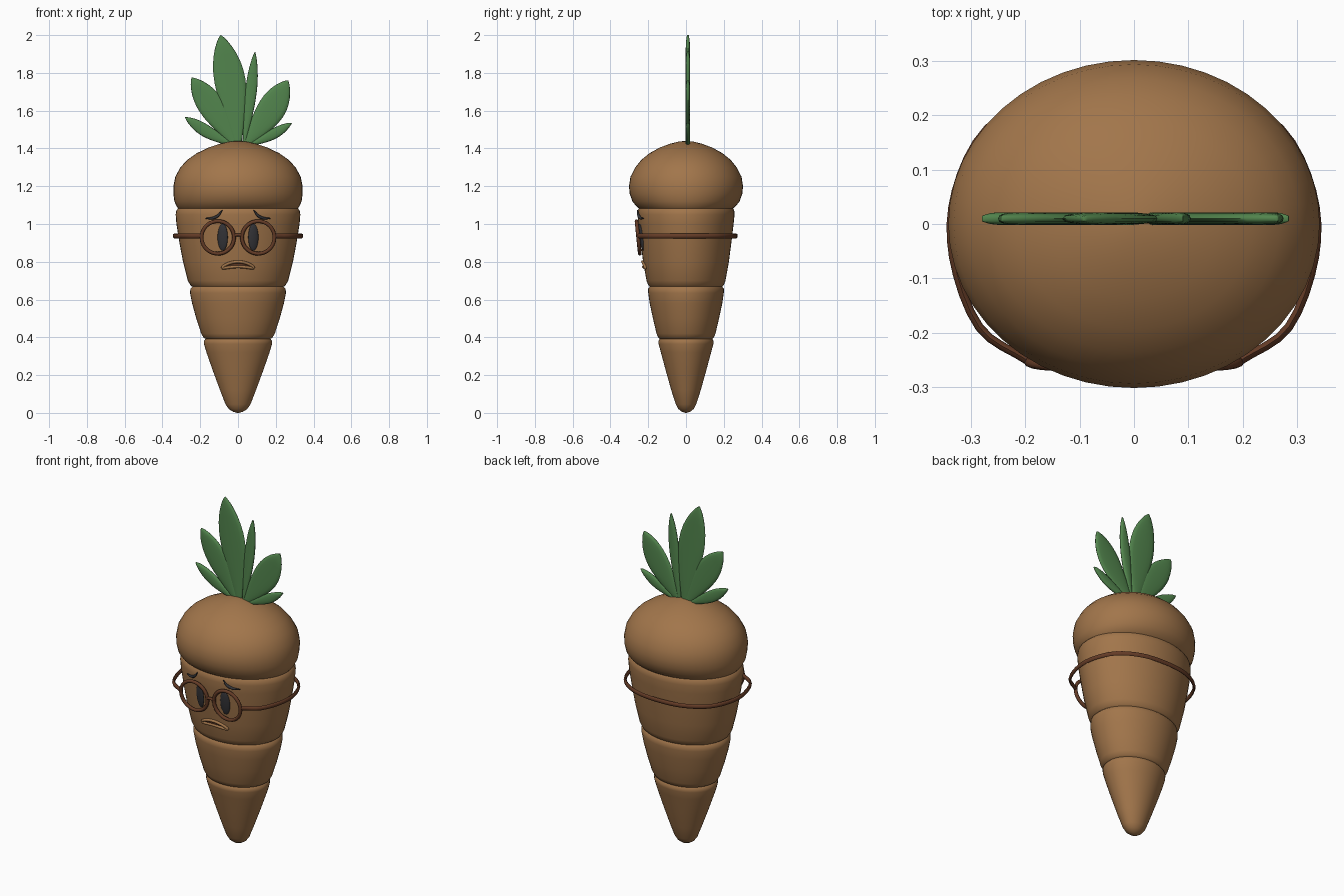
import bpy, bmesh, math
from mathutils import Vector

if "Cube" in bpy.data.objects:
    bpy.data.objects.remove(bpy.data.objects["Cube"])


def material(name, rgb):
    m = bpy.data.materials.new(name)
    m.diffuse_color = (*rgb, 1)
    m.use_nodes = True
    m.node_tree.nodes["Principled BSDF"].inputs["Base Color"].default_value = m.diffuse_color
    return m


BROWN = material("carrot brown", (0.36, 0.18, 0.07))
GREEN = material("leaf green", (0.085, 0.235, 0.075))
FRAME = material("dark brown frame", (0.13, 0.045, 0.02))
DARK = material("charcoal", (0.035, 0.035, 0.04))

# Body profile: z, half width, half depth
PROFILE = [
    (0.0, 0.004, 0.004), (0.006, 0.026, 0.022), (0.02, 0.048, 0.04), (0.045, 0.066, 0.054),
    (0.12, 0.095, 0.078), (0.22, 0.132, 0.106), (0.32, 0.167, 0.133), (0.365, 0.18, 0.145),
    (0.382, 0.18, 0.146), (0.392, 0.172, 0.139), (0.398, 0.182, 0.147), (0.42, 0.195, 0.156),
    (0.5, 0.221, 0.175), (0.58, 0.243, 0.192), (0.635, 0.254, 0.2), (0.658, 0.252, 0.2),
    (0.668, 0.242, 0.192), (0.676, 0.252, 0.2), (0.7, 0.266, 0.209), (0.8, 0.291, 0.227),
    (0.9, 0.31, 0.24), (1.0, 0.326, 0.252), (1.05, 0.33, 0.257), (1.073, 0.326, 0.255),
    (1.083, 0.317, 0.249), (1.093, 0.325, 0.262), (1.12, 0.337, 0.284), (1.16, 0.342, 0.298),
    (1.2, 0.342, 0.302), (1.25, 0.332, 0.294), (1.3, 0.305, 0.268), (1.34, 0.268, 0.236),
    (1.375, 0.218, 0.193), (1.405, 0.155, 0.138), (1.425, 0.094, 0.084), (1.436, 0.045, 0.04),
    (1.44, 0.004, 0.004)]


def finish(bm, name, mat):
    bmesh.ops.recalc_face_normals(bm, faces=bm.faces)
    me = bpy.data.meshes.new(name)
    bm.to_mesh(me)
    bm.free()
    me.materials.append(mat)
    ob = bpy.data.objects.new(name, me)
    bpy.context.collection.objects.link(ob)
    me.shade_smooth()
    me.set_sharp_from_angle(angle=math.radians(60))
    return ob


def skin(name, rings, mat, closed=False):
    """Join rings of points into a tube, capped unless it loops."""
    bm = bmesh.new()
    vs = [[bm.verts.new(p) for p in r] for r in rings]
    n = len(vs[0])
    for a, b in zip(vs, vs[1:] + (vs[:1] if closed else [])):
        for i in range(n):
            j = (i + 1) % n
            bm.faces.new((a[i], a[j], b[j], b[i]))
    if not closed:
        bm.faces.new(vs[0])
        bm.faces.new(vs[-1])
    return finish(bm, name, mat)


def surface_y(x, z):
    """Front of the body at x, z."""
    for (z0, a0, b0), (z1, a1, b1) in zip(PROFILE, PROFILE[1:]):
        if z0 <= z <= z1:
            t = (z - z0) / (z1 - z0)
            a, b = a0 + (a1 - a0) * t, b0 + (b1 - b0) * t
            return -b * math.sqrt(max(0, 1 - (x / a) ** 2))
    return 0


def sweep(name, path, w, h, mat, closed=False, up=(0, 0, 1), taper=False, n=8):
    """Sweep an oval of half sizes w (sideways) and h (along up) on a path."""
    path = [Vector(p) for p in path]
    rings, m = [], len(path)
    for i, p in enumerate(path):
        nxt = path[(i + 1) % m] if closed else path[min(i + 1, m - 1)]
        prv = path[i - 1] if closed else path[max(i - 1, 0)]
        side = (nxt - prv).cross(Vector(up)).normalized()
        u = side.cross(nxt - prv).normalized()
        s = 0.25 + 0.75 * math.sin(math.pi * i / (m - 1)) if taper else 1
        rings.append([p + side * w * s * math.cos(2 * math.pi * k / n)
                      + u * h * s * math.sin(2 * math.pi * k / n) for k in range(n)])
    return skin(name, rings, mat, closed)


def spline(pts, steps=6):
    """Catmull-Rom curve through points."""
    p = [Vector(q) for q in pts]
    p = [2 * p[0] - p[1]] + p + [2 * p[-1] - p[-2]]
    out = []
    for a, b, c, d in zip(p, p[1:], p[2:], p[3:]):
        for i in range(steps):
            t = i / steps
            out.append(0.5 * (2 * b + (c - a) * t + (2 * a - 5 * b + 4 * c - d) * t ** 2
                              + (3 * b - a - 3 * c + d) * t ** 3))
    return out + [p[-2]]


# Carrot body
SEG = 48
skin("body", [[(a * math.cos(2 * math.pi * k / SEG), b * math.sin(2 * math.pi * k / SEG), z)
               for k in range(SEG)] for z, a, b in PROFILE], BROWN)


# Leaves: flat teardrops standing in one plane
def leaf(name, base, tip, width, bend=0.0):
    b, d = Vector((base[0], 0, base[1])), Vector((tip[0] - base[0], 0, tip[1] - base[1]))
    across = Vector((d.z, 0, -d.x)).normalized()
    rings, m = [], 18
    for i in range(m + 1):
        t = 0.5 - 0.5 * math.cos(math.pi * i / m)
        w = 0.25 * (1 - t) + max(0, math.sin(math.pi * t ** 1.45)) ** 0.75
        w = max(w, 0.01) * width / 2
        th = 0.0115 * min(1, (1.02 - t) * 9) ** 0.5
        c = b + d * t + across * bend * math.sin(math.pi * t) + Vector((0, 0.01, 0))
        ring = []
        for k in range(16):
            a = 2 * math.pi * k / 16
            y = math.copysign(abs(math.sin(a)) ** 0.7, math.sin(a)) * th
            ring.append(c + across * w * math.cos(a) + Vector((0, y, 0)))
        rings.append(ring)
    skin(name, rings, GREEN)


leaf("tall_leaf", (0.0, 1.41), (-0.092, 2.0), 0.15, 0.012)
leaf("thin_leaf", (0.03, 1.41), (0.09, 1.912), 0.056, 0.004)
leaf("left_leaf", (-0.01, 1.41), (-0.245, 1.775), 0.125, 0.006)
leaf("right_leaf", (0.03, 1.41), (0.265, 1.76), 0.135, 0.012)
leaf("small_left_leaf", (-0.02, 1.415), (-0.28, 1.565), 0.06, -0.008)
leaf("small_right_leaf", (0.05, 1.415), (0.285, 1.535), 0.05, 0.008)

for s, side in ((-1, "left"), (1, "right")):
    # Glasses rim, tilted a little
    rim = []
    for k in range(36):
        a = 2 * math.pi * k / 36
        z = 0.929 + 0.086 * math.sin(a)
        rim.append((s * (0.107 + 0.086 * math.cos(a)), -0.253 - 0.1 * (z - 0.929), z))
    sweep(side + "_glasses_rim", rim, 0.01, 0.010, FRAME, True, (0, 1, 0))
    # Eye
    bm = bmesh.new()
    bmesh.ops.create_uvsphere(bm, u_segments=24, v_segments=16, radius=1)
    for v in bm.verts:
        x, z = s * 0.081 + v.co.x * 0.027, 0.93 + v.co.z * 0.071
        v.co = (x, surface_y(x, z) + v.co.y * 0.01, z)
    finish(bm, side + "_eye", DARK)
    # Worried eyebrow
    brow = spline([(s * 0.172, 0, 1.03), (s * 0.135, 0, 1.031), (s * 0.105, 0, 1.045), (s * 0.084, 0, 1.073)])
    brow = [(p.x, surface_y(p.x, min(p.z, 1.05)) - 0.008, p.z) for p in brow]
    sweep(side + "_eyebrow", brow, 0.008, 0.008, DARK, taper=True)

# Bridge and strap of the glasses
sweep("glasses_bridge", [(-0.026, -0.255, 0.94), (0, -0.258, 0.943), (0.026, -0.255, 0.94)], 0.008, 0.008, FRAME)
half = [(0.195, -0.252, 0.937), (0.285, -0.19, 0.937), (0.333, -0.06, 0.937), (0.328, 0.06, 0.937),
        (0.27, 0.175, 0.937), (0.15, 0.247, 0.937)]
strap = half + [(0, 0.266, 0.937)] + [(-x, y, z) for x, y, z in reversed(half)]
sweep("glasses_strap", spline(strap, 4), 0.008, 0.013, FRAME)


# Frowning mouth: raised lip around a dark slit
def mouth_loop(rx, rz, lift):
    pts = []
    for k in range(32):
        a = 2 * math.pi * k / 32
        x = rx * math.cos(a)
        z = 0.787 + rz * math.sin(a) - 2.6 * x * x
        pts.append((x, surface_y(x, z) - lift, z))
    return pts


sweep("lip", mouth_loop(0.082, 0.013, 0.002), 0.008, 0.009, BROWN, True, (0, 1, 0))
bm = bmesh.new()
bm.faces.new([bm.verts.new(p) for p in mouth_loop(0.076, 0.008, 0.003)])
r = bmesh.ops.extrude_face_region(bm, geom=bm.faces[:])
bmesh.ops.translate(bm, vec=(0, 0.008, 0), verts=[v for v in r["geom"] if isinstance(v, bmesh.types.BMVert)])
finish(bm, "mouth_slit", FRAME)
